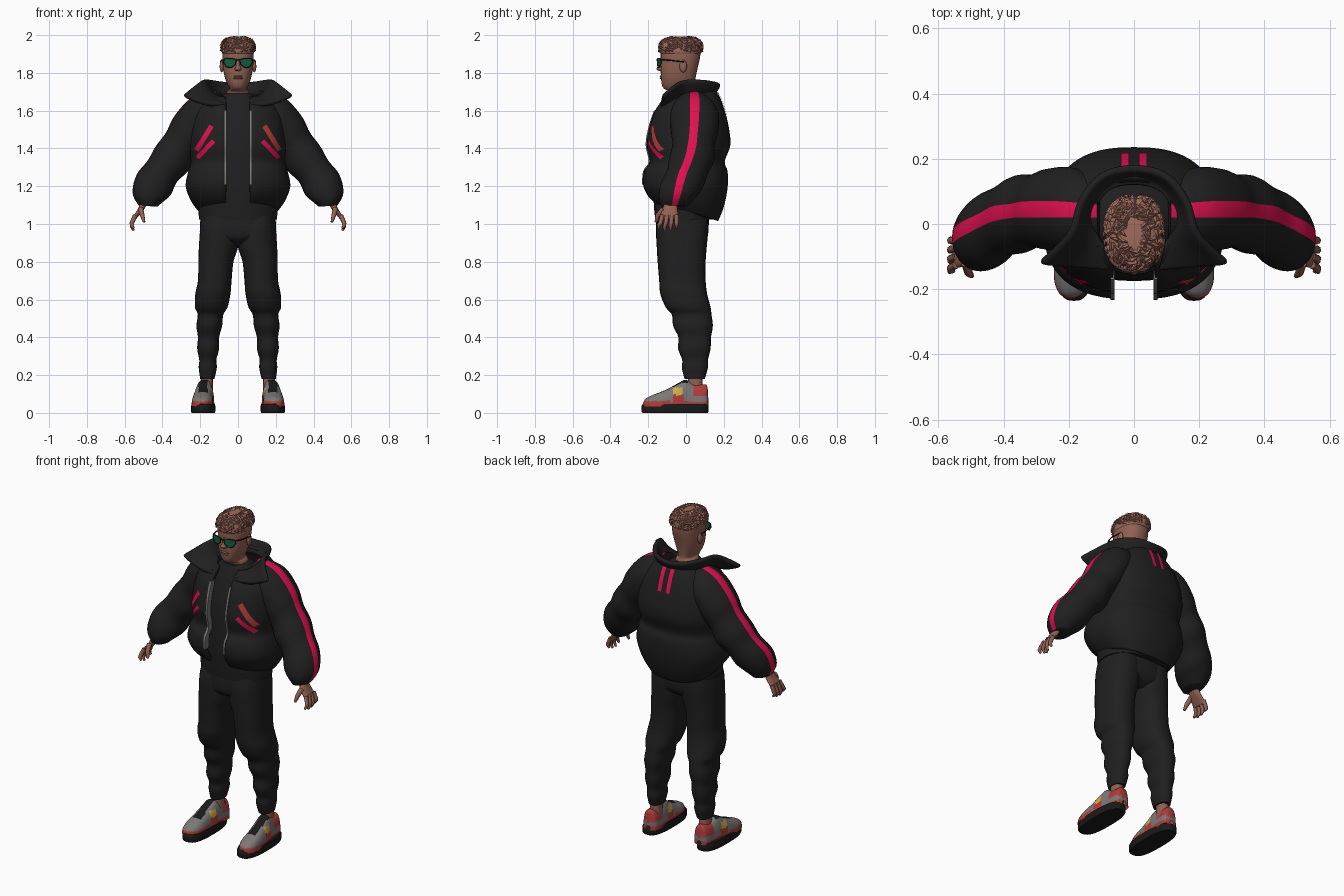
import bpy
import bmesh
import random
from math import sin, cos, pi, asin, copysign
from mathutils import Vector
from mathutils.bvhtree import BVHTree

random.seed(4)
cube = bpy.data.objects.get("Cube")
if cube:
    bpy.data.objects.remove(cube, do_unlink=True)


def material(name, *rgb):
    m = bpy.data.materials.new(name)
    m.use_nodes = True
    m.diffuse_color = (*rgb, 1)
    m.node_tree.nodes["Principled BSDF"].inputs["Base Color"].default_value = (*rgb, 1)
    return m


BLACK = material("black cloth", .014, .014, .014)
RUBBER = material("black rubber", .01, .01, .01)
SKIN = material("brown skin", .28, .12, .085)
HAIR = material("copper hair", .35, .15, .11)
CRIMSON = material("crimson trim", .75, .005, .08)
RED = material("brick red", .45, .045, .04)
GREY = material("mid grey", .2, .19, .185)
YELLOW = material("yellow accent", .6, .42, .06)
GREEN = material("green lens", .005, .12, .04)
SIDES = (("left", 1), ("right", -1))


def finish(name, bm, mats):
    bmesh.ops.recalc_face_normals(bm, faces=bm.faces[:])
    mesh = bpy.data.meshes.new(name)
    bm.to_mesh(mesh)
    bm.free()
    for m in mats:
        mesh.materials.append(m)
    for p in mesh.polygons:
        p.use_smooth = True
    mesh.set_sharp_from_angle(angle=.9)
    ob = bpy.data.objects.new(name, mesh)
    bpy.context.scene.collection.objects.link(ob)
    return ob


def smooth(rows, k):
    """Spline through the rows of numbers."""
    out = []
    for i in range(len(rows) - 1):
        four = [rows[min(max(i + j, 0), len(rows) - 1)] for j in (-1, 0, 1, 2)]
        for s in range(k):
            t = s / k
            out.append(tuple(b + .5 * t * (c - a + t * (2*a - 5*b + 4*c - d + t * (3*(b - c) + d - a)))
                             for a, b, c, d in zip(*four)))
    return out + [rows[-1]]


def loft(name, rows, point, mats, n=32, k=4, side=1, rule=None, sheet=False):
    """Skin cross-sections; rule picks a material from face centre and column."""
    bm = bmesh.new()
    grid = [[bm.verts.new(Vector(point(r, j / n)) * Vector((side, 1, 1)).to_4d().w if side == 1 else
                          (lambda p: (-p[0], p[1], p[2]))(point(r, j / n)))
             for j in range(n + sheet)] for r in smooth(rows, k)]
    for a, b in zip(grid, grid[1:]):
        for j in range(n):
            q = (j + 1) % len(a)
            f = bm.faces.new((a[j], a[q], b[q], b[j]))
            if rule:
                c = f.calc_center_median()
                f.material_index = rule(Vector((c.x * side, c.y, c.z)), j)
    if not sheet:
        bm.faces.new(grid[0])
        bm.faces.new(grid[-1])
    return finish(name, bm, mats)


def power(v, p):
    return copysign(abs(v) ** p, v)


def oval(r, t, p=.85):
    """Level section from z, x range and y range."""
    z, x0, x1, y0, y1 = r
    a = t * 2 * pi
    return ((x0 + x1) / 2 + (x1 - x0) / 2 * power(sin(a), p),
            (y0 + y1) / 2 - (y1 - y0) / 2 * power(cos(a), p), z)


def centred(rows):
    return [(z, -w, w, f, b) for z, w, f, b in rows]


def tube(name, pts, radii, mat, cyclic=False):
    cu = bpy.data.curves.new(name, "CURVE")
    cu.dimensions = "3D"
    cu.bevel_depth = 1
    cu.bevel_resolution = 2
    cu.use_fill_caps = True
    sp = cu.splines.new("POLY")
    sp.points.add(len(pts) - 1)
    for q, p, r in zip(sp.points, pts, radii):
        q.co = (*p, 1)
        q.radius = r
    sp.use_cyclic_u = cyclic
    cu.materials.append(mat)
    ob = bpy.data.objects.new(name, cu)
    bpy.context.scene.collection.objects.link(ob)


def ball(name, centre, size, mat):
    x, y, z = centre
    rows = [(z - size[2] * cos(a), x - size[0] * sin(a), x + size[0] * sin(a),
             y - size[1] * sin(a), y + size[1] * sin(a)) for a in [.1 + i * .42 for i in range(8)]]
    loft(name, rows, lambda r, t: oval(r, t, 1), [mat], 12, 1)


# Open puffer jacket
jacket_rows = [(1.06, .20, -.16, .17, .045), (1.12, .247, -.205, .2, .03), (1.2, .277, -.23, .22, .01),
               (1.28, .263, -.225, .22, 0), (1.33, .25, -.195, .205, 0), (1.42, .257, -.212, .235, 0),
               (1.52, .25, -.195, .225, 0), (1.6, .225, -.168, .205, 0), (1.66, .175, -.13, .18, -.01),
               (1.695, .125, -.1, .15, -.025)]


def jacket_point(r, t):
    z, w, f, b, tilt = r
    a0 = asin((.065 / w) ** 1.25)
    a = a0 + t * 2 * (pi - a0)
    return (w * power(sin(a), .8), (f + b) / 2 - (b - f) / 2 * power(cos(a), .8), z + tilt * cos(a))


jacket = loft("jacket_body", jacket_rows, jacket_point, [BLACK], 56, 4, sheet=True)
solid = jacket.modifiers.new("padding", "SOLIDIFY")
solid.thickness = .025
solid.offset = -1

# Zip edges follow the jacket opening
for word, s in SIDES:
    def zip_point(r, t):
        x, y, z = jacket_point(r, 0)
        i = int(t * 4 + .5)
        return (x + (-.005 if i in (0, 3) else .007), y + (-.005 if i < 2 else .032), z)
    loft(word + "_zip", [r for r in jacket_rows if 1.15 < r[0] < 1.63], zip_point, [GREY], 4, 4, s)

# Pocket trims and back tabs laid on the jacket surface
bpy.context.view_layer.update()
tree = BVHTree.FromObject(jacket, bpy.context.evaluated_depsgraph_get())


def trim(name, start, end, width, facing, mat):
    a, b = Vector(start), Vector(end)
    across = Vector((b.y - a.y, a.x - b.x)).normalized() * width / 2
    bm = bmesh.new()
    grid = []
    for i in range(13):
        row = []
        for k in (-1, 0, 1):
            p = a.lerp(b, i / 12) + across * k
            hit = tree.ray_cast(Vector((p.x, facing, p.y)), Vector((0, -facing, 0)))[0]
            y = hit.y if hit else 0
            row.append(bm.verts.new((p.x, y + .005 * facing, p.y)))
        grid.append(row)
    for r, q in zip(grid, grid[1:]):
        for k in (0, 1):
            bm.faces.new((r[k], r[k + 1], q[k + 1], q[k]))
    finish(name, bm, [mat])


for word, s in SIDES:
    trim(word + "_pocket_upper", (s * .14, 1.52), (s * .22, 1.39), .026, -1, RED if s > 0 else CRIMSON)
    trim(word + "_pocket_lower", (s * .13, 1.44), (s * .215, 1.35), .024, -1, CRIMSON)
    trim(word + "_back_tab", (s * .028, 1.7), (s * .028, 1.57), .024, 1, CRIMSON)

# Standing collar with wings spread to the sides
half = [(.065, -.14, 1.63, .295, -.12, 1.68), (.1, -.06, 1.66, .2, -.03, 1.755), (.12, .03, 1.68, .165, .07, 1.765),
        (.08, .1, 1.69, .1, .15, 1.755)]
collar_rows = half + [(0, .12, 1.69, 0, .175, 1.745)] + [(-a, b, c, -d, e, f) for a, b, c, d, e, f in half[::-1]]


def collar_point(r, t):
    low, high = Vector(r[:3]), Vector(r[3:])
    return low.lerp(high, t) - Vector((0, 0, .02 * sin(pi * t)))


collar = loft("collar", collar_rows, collar_point, [BLACK], 6, 5, sheet=True)
solid = collar.modifiers.new("padding", "SOLIDIFY")
solid.thickness = .026
solid.offset = 0
collar.modifiers.new("soften", "SUBSURF").levels = 1

# Quilted sleeves: centre, depth, height and tilt of each section
sleeve_rows = [(.1, .04, 1.62, .1, .09, .15), (.19, .045, 1.575, .128, .11, .45), (.26, .045, 1.49, .125, .112, .75),
               (.305, .04, 1.42, .112, .1, .85), (.35, .03, 1.345, .12, .108, .95), (.4, .01, 1.28, .11, .096, .95),
               (.445, -.02, 1.21, .115, .105, 1.05), (.472, -.045, 1.145, .1, .088, 1.35), (.477, -.06, 1.095, .07, .05, 1.5)]


def sleeve_point(r, t):
    x, y, z, depth, high, tilt = r
    a = t * 2 * pi
    return (x + high * cos(a) * sin(tilt), y + depth * sin(a), z + high * cos(a) * cos(tilt))


# Trousers, ankles, hands and shoes for both sides
leg_rows = [(1.06, 0, .19, -.14, .11), (.98, 0, .2, -.158, .118), (.88, .0, .207, -.155, .11), (.8, .024, .21, -.15, .104),
            (.7, .034, .212, -.142, .104), (.63, .04, .226, -.136, .112), (.56, .055, .228, -.108, .13),
            (.52, .078, .213, -.075, .135), (.46, .084, .22, -.068, .142), (.4, .1, .212, -.04, .132),
            (.34, .1, .216, -.042, .13), (.28, .115, .205, -.02, .116), (.24, .112, .208, -.022, .116), (.18, .125, .2, -.008, .1)]
palm_rows = [(1.12, .475, .515, -.11, -.05), (1.08, .495, .53, -.125, -.045), (1.04, .528, .555, -.135, -.042),
             (1.025, .54, .555, -.13, -.048)]
shoe_rows = [(-.228, .193, .012, .05), (-.213, .193, .036, .076), (-.17, .19, .055, .097), (-.1, .187, .056, .125),
             (-.04, .182, .052, .158), (0, .178, .05, .175), (.04, .175, .048, .152), (.09, .172, .046, .15),
             (.112, .172, .036, .142), (.119, .172, .012, .06)]


def shoe_point(r, t):
    y, x, w, top = r
    return (x + w * power(cos(pi * t), .7), y, .035 + (top - .035) * abs(sin(pi * t)) ** .8)


def shoe_rule(c, j):
    if abs(c.x - .185) < .024 and -.13 < c.y < .01:
        return 3
    if c.z < .062 or (c.y > .045 and c.z > .085) or (-.07 < c.y < -.01 and c.z < .095):
        return 1
    return 2 if -.075 < c.y < -.02 and c.z < .135 else 0


def sole_point(r, t):
    z, k = r
    a = 2 * pi * t
    return (.184 + .064 * k * power(sin(a), .72), -.058 + .178 * k * power(cos(a), .75), z)


for word, s in SIDES:
    loft(word + "_sleeve", sleeve_rows, sleeve_point, [BLACK, CRIMSON], 32, 5, s,
         rule=lambda c, j: int(j in (0, 31)))
    loft(word + "_trouser_leg", leg_rows, oval, [BLACK], 28, 4, s)
    loft(word + "_ankle", [(.08, .13, .2, .01, .09), (.22, .135, .195, .01, .085)], oval, [SKIN], 16, 2, s)
    loft(word + "_shoe_upper", shoe_rows, shoe_point, [GREY, RED, YELLOW, RUBBER], 24, 4, s, shoe_rule, True)
    loft(word + "_shoe_sole", [(0, .97), (.008, 1), (.038, 1), (.046, .96)], sole_point, [RUBBER], 32, 1, s)
    loft(word + "_palm", palm_rows, oval, [SKIN], 16, 3, s)
    for i in range(4):
        y = -.125 + i * .025
        tip = y * 1.25 + .012
        drop = .012 * abs(i - 1.4)
        tube(f"{word}_finger_{i + 1}", [(s * .545, y, 1.045), (s * .562, (y + tip) / 2, 1.005), (s * .563, tip, .985 + drop / 2),
                                        (s * .553, tip, .96 + drop)], (.012, .012, .01, .006), SKIN)
    tube(word + "_thumb", [(s * .515, -.12, 1.08), (s * .507, -.15, 1.045), (s * .497, -.16, 1.01)], (.015, .013, .007), SKIN)

loft("hips", centred([(1.1, .19, -.15, .12), (.98, .202, -.16, .12), (.92, .19, -.145, .108), (.88, .1, -.08, .06)]),
     oval, [BLACK])
loft("shirt", centred([(1.025, .206, -.163, .14), (1.1, .21, -.17, .15), (1.25, .2, -.175, .15), (1.45, .2, -.16, .16),
                       (1.58, .18, -.125, .14), (1.65, .12, -.1, .1), (1.69, .07, -.085, .06)]), oval, [BLACK])

# Head, face and ears
loft("head", centred([(1.62, .07, -.08, .07), (1.695, .06, -.075, .05), (1.713, .045, -.112, .045), (1.735, .054, -.127, .045),
                      (1.77, .068, -.132, .05), (1.81, .077, -.134, .058), (1.86, .082, -.133, .07), (1.9, .083, -.134, .076),
                      (1.94, .078, -.125, .072), (1.97, .05, -.1, .05)]), oval, [SKIN])
loft("nose", centred([(1.87, .007, -.139, -.11), (1.835, .012, -.15, -.11), (1.82, .018, -.157, -.11), (1.81, .013, -.142, -.11)]),
     oval, [SKIN], 12)
for z in (1.772, 1.782):
    ball("lip", (0, -.128, z), (.026, .012, .006), SKIN)

# Short textured hair: a cap covered in pointed tufts
cap = loft("hair_cap", centred([(1.9, .08, -.13, .074), (1.91, .086, -.139, .082), (1.945, .084, -.137, .083),
                                (1.972, .068, -.118, .066), (1.984, .035, -.085, .03)]), oval, [HAIR], 32, 3)
bm = bmesh.new()
spots = [v for v in cap.data.vertices if v.co.z > 1.915]
for v in random.sample(spots, min(230, len(spots))):
    n = v.normal
    flow = Vector((random.uniform(-.6, .6), random.uniform(-1, .3), random.uniform(-.2, .5)))
    flow = (flow - n * flow.dot(n)).normalized()
    wide = n.cross(flow) * .009
    base = v.co - flow * .01
    a, b, c, tip = [bm.verts.new(p) for p in (base + wide, base - wide, base + n * .009,
                                              v.co + flow * .018 + n * random.uniform(.006, .012))]
    for f in ((a, b, c), (a, c, tip), (c, b, tip), (b, a, tip)):
        bm.faces.new(f)
tufts = finish("hair_tufts", bm, [HAIR])
for p in tufts.data.polygons:
    p.use_smooth = False

# Aviator sunglasses
outline = [(.009, .016), (.035, .022), (.07, .02), (.078, .002), (.062, -.024), (.034, -.027), (.014, -.008)]
for word, s in SIDES:
    ball(word + "_ear", (s * .086, -.015, 1.835), (.011, .02, .033), SKIN)
    pts = [Vector((s * x, -.152 + 3.5 * x * x, 1.855 + z)) for x, z in outline]
    bm = bmesh.new()
    bm.faces.new([bm.verts.new(p) for p in pts])
    finish(word + "_lens", bm, [GREEN])
    tube(word + "_lens_rim", pts, [.003] * len(pts), RUBBER, True)
    tube(word + "_temple", [(s * .075, -.132, 1.87), (s * .09, -.08, 1.866), (s * .092, -.01, 1.858)], [.0035] * 3, RUBBER)
tube("glasses_bridge", [(-.012, -.156, 1.868), (.012, -.156, 1.868)], [.003] * 2, RUBBER)
